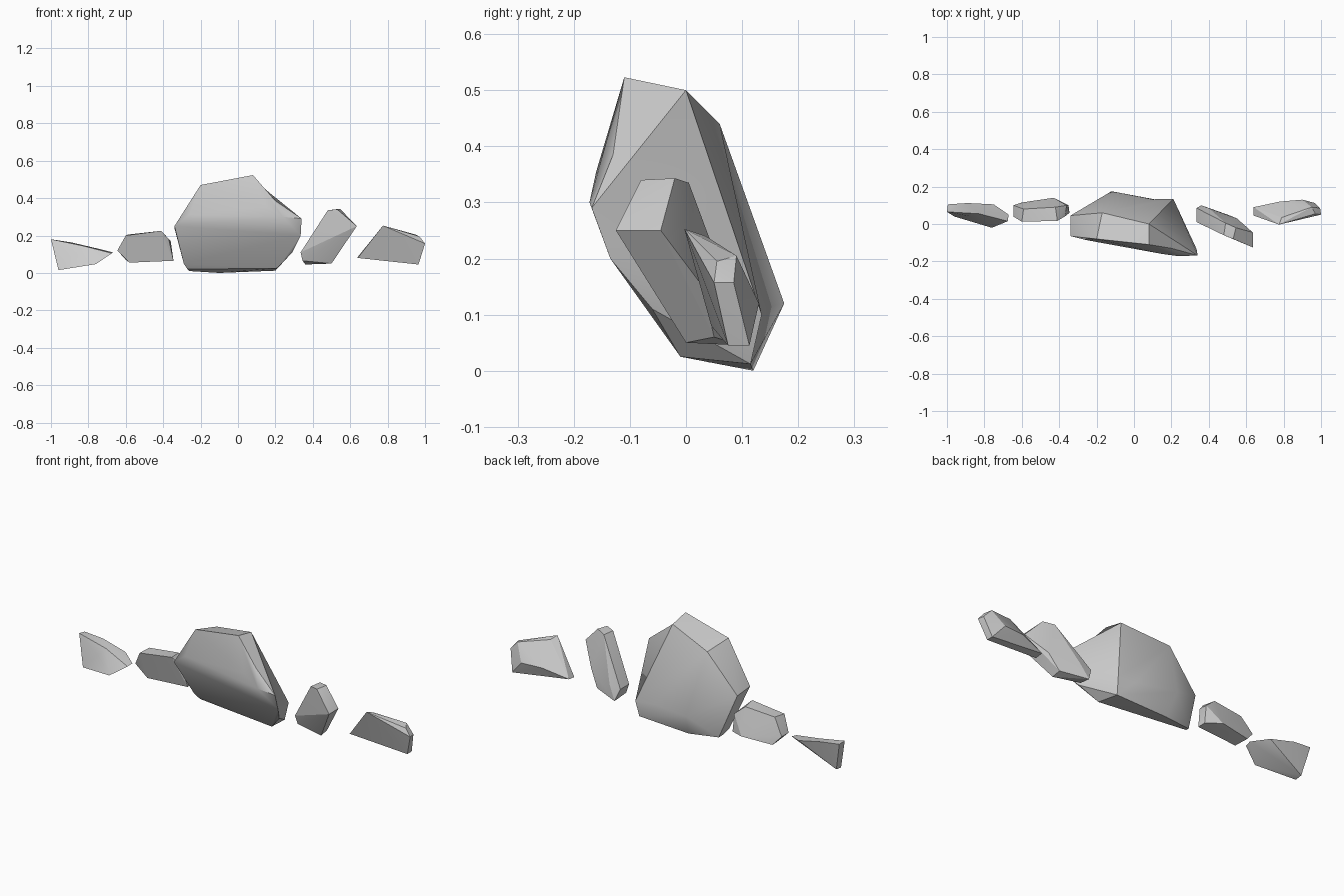
import bpy, bmesh, math
from mathutils import Vector

if "Cube" in bpy.data.objects:
    bpy.data.objects.remove(bpy.data.objects["Cube"])


def rock(name, front, back, smooth=15, dents=()):
    """Chiselled stone: faceted shell around a front and a back outline.
    Each dent (a, b, p) breaks the edge a-b and pulls its middle to p."""
    bm = bmesh.new()
    for p in front + back:
        bm.verts.new(p)
    res = bmesh.ops.convex_hull(bm, input=bm.verts[:])
    junk = {g for g in res["geom_interior"] + res["geom_unused"]
            if isinstance(g, bmesh.types.BMVert)}
    bmesh.ops.delete(bm, geom=[v for v in junk if v.is_valid], context='VERTS')

    # hollows along chosen edges
    for a, b, p in dents:
        for e in bm.edges[:]:
            ends = [v.co for v in e.verts]
            if all(min((c - Vector(q)).length for c in ends) < 1e-4 for q in (a, b)):
                _, v = bmesh.utils.edge_split(e, e.verts[0], 0.5)
                for f in list(v.link_faces):
                    far = [w for w in f.verts if w is not v
                           and not any(w in k.verts for k in v.link_edges)]
                    if far:
                        bmesh.utils.face_split(f, v, far[0])
                v.co = p
                break

    # merge almost coplanar triangles into broad facets
    bmesh.ops.dissolve_limit(bm, angle_limit=math.radians(2),
                             verts=bm.verts[:], edges=bm.edges[:])
    bmesh.ops.recalc_face_normals(bm, faces=bm.faces[:])
    mesh = bpy.data.meshes.new(name)
    bm.to_mesh(mesh)
    bm.free()
    ob = bpy.data.objects.new(name, mesh)
    bpy.context.collection.objects.link(ob)
    bpy.ops.object.select_all(action='DESELECT')
    ob.select_set(True)
    bpy.context.view_layer.objects.active = ob
    bpy.ops.object.shade_smooth_by_angle(angle=math.radians(smooth))
    return ob


# large leaning centre boulder, hollowed at the right shoulder and the back
peak, shoulder = (.08, -.11, .523), (.34, -.168, .29)
back_l, back_r = (-.12, .175, .12), (.21, .135, .10)
rock("center_boulder",
     front=[(-.20, -.08, .47), peak, (.15, -.16, .355),
            (.24, -.172, .30), shoulder, (.335, -.135, .20),
            (.29, -.06, .11), (.21, -.01, .025), (-.27, .06, .02),
            (-.29, .04, .05), (-.31, -.02, .19), (-.34, -.065, .25),
            (-.26, -.085, .31)],
     back=[(-.17, .06, .44), (.08, 0, .50), back_r,
           back_l, (-.34, .045, .24), (-.26, .09, .01),
           (-.10, .12, 0), (.20, .115, .012)],
     smooth=35,
     dents=[(peak, shoulder, (.20, -.13, .385)),
            (back_l, back_r, (.10, .132, .11))])

# outer left shard with a hollow front
tip, low, top = (-.675, .015, .105), (-.76, -.02, .047), (-1, .065, .18)
foot = (-.96, .04, .015)
rock("outer_left_shard",
     front=[top, tip, low, foot],
     back=[(-.995, .105, .175), (-.89, .112, .163), (-.75, .105, .13),
           (-.67, .05, .11), (-.96, .08, .02)],
     smooth=30,
     dents=[(top, tip, (-.83, .055, .145)), (top, low, (-.87, .04, .105))])

# inner left block
rock("inner_left_block",
     front=[(-.60, .012, .20), (-.41, .017, .225), (-.37, .04, .18),
            (-.345, .06, .065), (-.58, .05, .055), (-.645, .04, .12)],
     back=[(-.59, .08, .205), (-.42, .09, .22), (-.36, .10, .17),
           (-.35, .10, .07), (-.43, .14, .08), (-.60, .115, .07),
           (-.645, .10, .12)])

# inner right tilted stone
rock("inner_right_stone",
     front=[(.635, -.125, .25), (.53, -.08, .34), (.48, -.06, .335),
            (.335, .01, .11), (.345, .02, .065), (.50, 0, .05)],
     back=[(.635, -.045, .25), (.545, -.02, .343), (.49, .005, .335),
           (.335, .085, .11), (.36, .10, .045), (.50, .05, .06),
           (.55, .03, .15), (.40, .085, .12)])

# outer right wedge
rock("outer_right_wedge",
     front=[(.775, -.003, .253), (.97, .055, .195), (1, .05, .157),
            (.965, .075, .045), (.64, .045, .08)],
     back=[(.79, .035, .24), (.95, .09, .205), (.995, .085, .157),
           (.965, .113, .045), (.64, .09, .085), (.78, .12, .12),
           (.90, .13, .12)])
